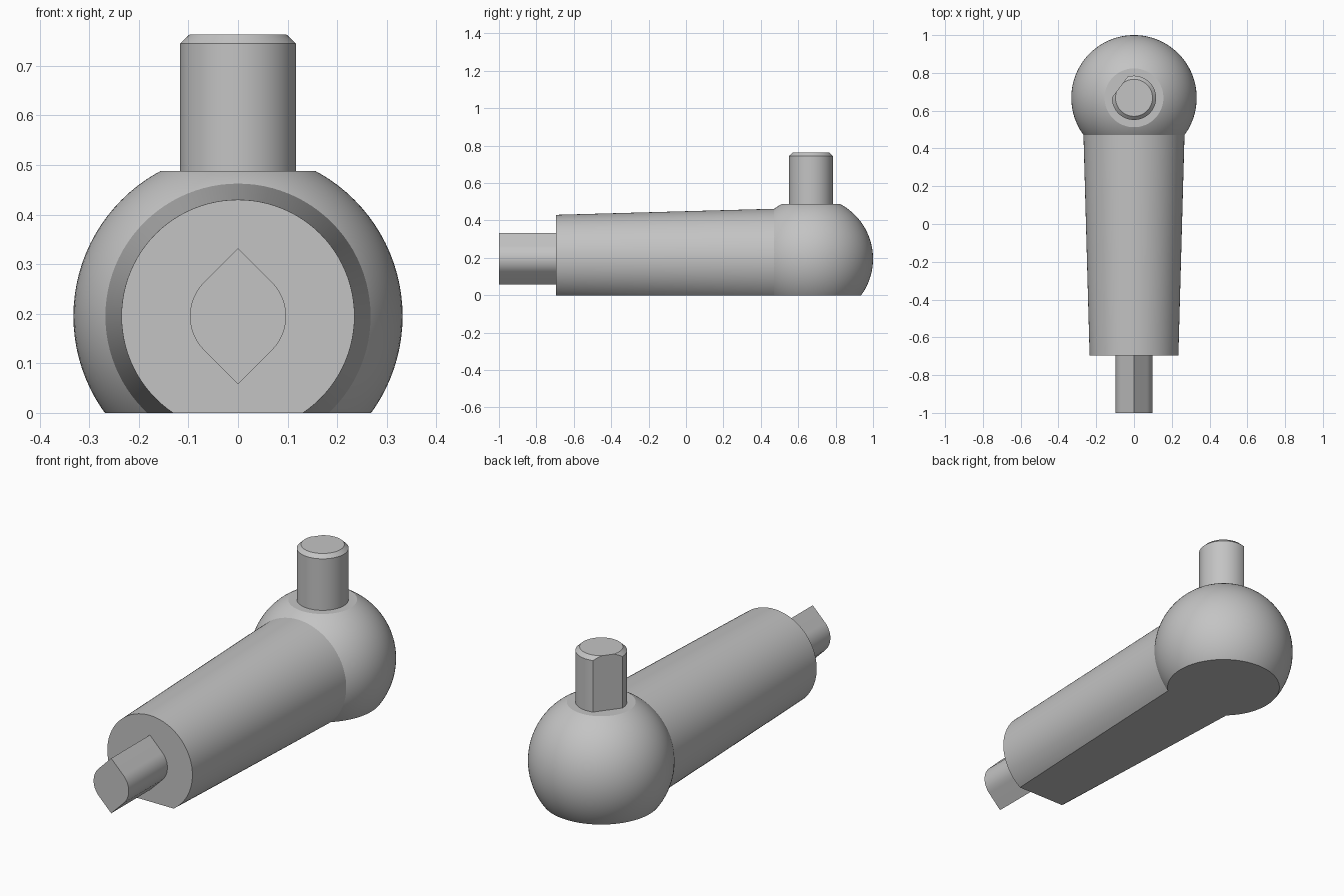
import bpy, bmesh, math
from mathutils import Matrix, Vector

cube = bpy.data.objects.get("Cube")
if cube:
    bpy.data.objects.remove(cube, do_unlink=True)

grey = bpy.data.materials.new("plain grey")
grey.use_nodes = True
colour = (0.55, 0.55, 0.55, 1)
grey.diffuse_color = colour
grey.node_tree.nodes["Principled BSDF"].inputs["Base Color"].default_value = colour

AXIS_Z = 0.195      # height of the handle axis and ball centre
BALL_Y = 0.668
BALL_R = 0.332
FLAT_Z = 0.488      # flat on top of the ball
STEP_Y = -0.695     # narrow end of the handle


def trim(bm, point, normal):
    """Cut away everything on the normal side and cap the opening."""
    geom = bm.verts[:] + bm.edges[:] + bm.faces[:]
    cut = bmesh.ops.bisect_plane(bm, geom=geom, plane_co=point,
                                 plane_no=normal, clear_outer=True)
    edges = [e for e in cut["geom_cut"] if isinstance(e, bmesh.types.BMEdge)]
    bmesh.ops.contextual_create(bm, geom=edges)


def finish(bm, name):
    bmesh.ops.recalc_face_normals(bm, faces=bm.faces[:])
    mesh = bpy.data.meshes.new(name)
    bm.to_mesh(mesh)
    bm.free()
    mesh.materials.append(grey)
    obj = bpy.data.objects.new(name, mesh)
    bpy.context.collection.objects.link(obj)
    bpy.ops.object.select_all(action="DESELECT")
    obj.select_set(True)
    bpy.context.view_layer.objects.active = obj
    bpy.ops.object.shade_smooth_by_angle(angle=math.radians(20))


def loft(sections):
    """Skin a list of equal rings of points, with caps at both ends."""
    bm = bmesh.new()
    rings = [[bm.verts.new(p) for p in ring] for ring in sections]
    for a, b in zip(rings, rings[1:]):
        for i in range(len(a)):
            j = (i + 1) % len(a)
            bm.faces.new((a[i], a[j], b[j], b[i]))
    bm.faces.new(rings[0])
    bm.faces.new(rings[-1])
    bmesh.ops.recalc_face_normals(bm, faces=bm.faces[:])
    return bm


def circle(radius, count=96):
    return [(radius * math.cos(math.tau * i / count),
             radius * math.sin(math.tau * i / count)) for i in range(count)]


def along_y(profile, y):
    return [(u, y, AXIS_Z + v) for u, v in profile]


# Ball with flat top and base
bm = bmesh.new()
bmesh.ops.create_uvsphere(bm, u_segments=96, v_segments=48, radius=BALL_R,
                          matrix=Matrix.Translation((0, BALL_Y, AXIS_Z)))
trim(bm, (0, 0, 0), (0, 0, -1))
trim(bm, (0, 0, FLAT_Z), (0, 0, 1))
finish(bm, "ball")

# Tapered handle, flattened underneath, ending just inside the ball
bm = loft([along_y(circle(0.235), STEP_Y), along_y(circle(0.268), 0.49)])
trim(bm, (0, 0, 0), (0, 0, -1))
finish(bm, "handle")

# End peg: round sides running into a point above and below
r = 0.097
tip = r * math.sqrt(2)
side = [math.radians(-45 + 90 * i / 16) for i in range(17)]
right = [(r * math.cos(a), r * math.sin(a)) for a in side]
profile = right + [(0, tip)] + [(-u, -v) for u, v in right] + [(0, -tip)]
finish(loft([along_y(profile, -1), along_y(profile, STEP_Y + 0.01)]), "end_peg")

# Upright pin with chamfered tip and one flat side
levels = [(0.117, FLAT_Z - 0.01), (0.117, 0.745), (0.098, 0.763)]
bm = loft([[(x, BALL_Y + y, z) for x, y in circle(rad)] for rad, z in levels])
normal = Vector((-0.8, 0.6, 0))
trim(bm, Vector((0, BALL_Y, 0)) + normal * 0.094, normal)
finish(bm, "upright_pin")
